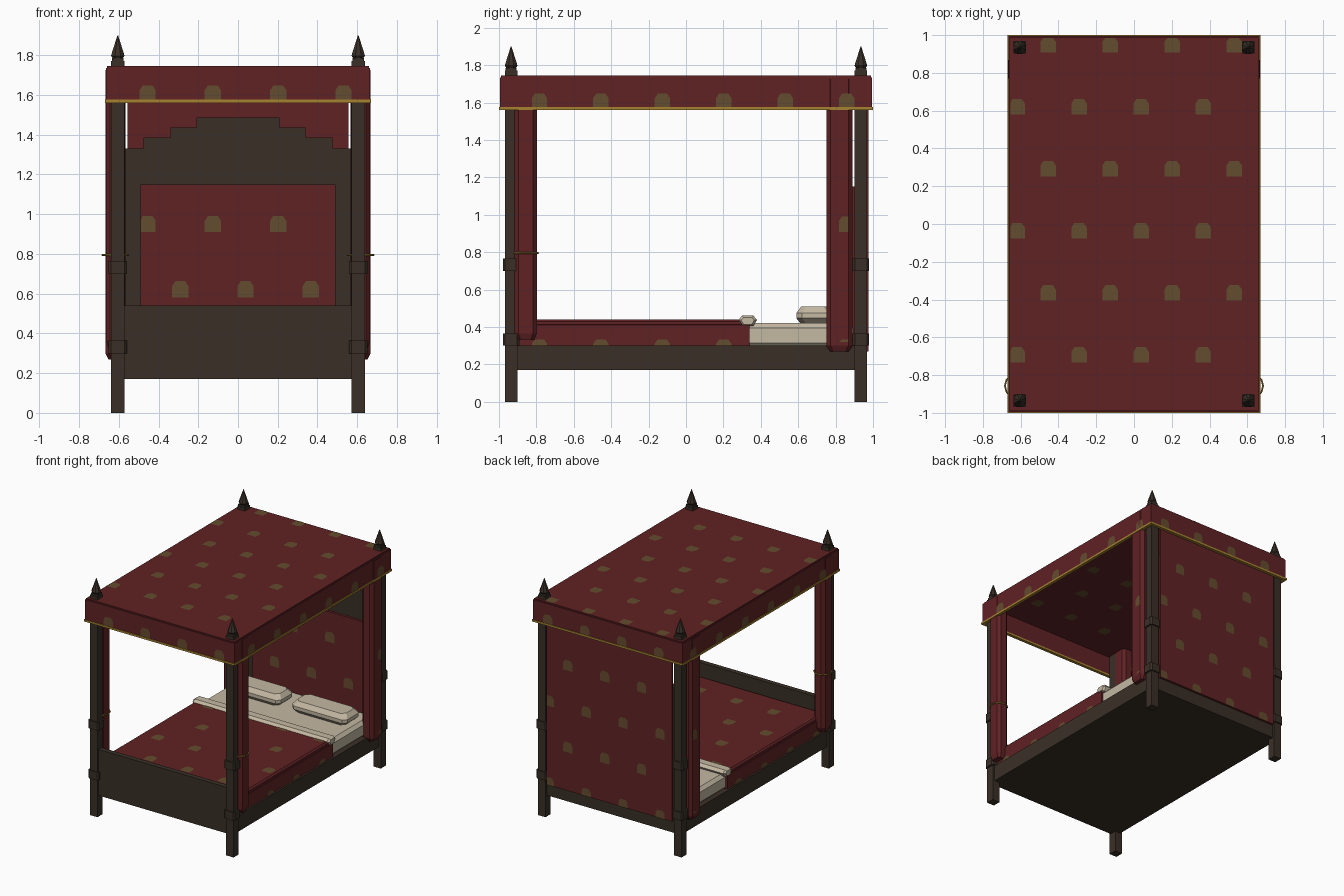
import bpy, bmesh, math
from mathutils import Vector

if "Cube" in bpy.data.objects:
    bpy.data.objects.remove(bpy.data.objects["Cube"])


def material(name, r, g, b):
    def lin(c):
        c /= 255
        return c / 12.92 if c < 0.04045 else ((c + 0.055) / 1.055) ** 2.4
    m = bpy.data.materials.new(name)
    m.diffuse_color = (lin(r), lin(g), lin(b), 1)
    m.use_nodes = True
    m.node_tree.nodes["Principled BSDF"].inputs["Base Color"].default_value = m.diffuse_color
    return m


RED = material("red cloth", 96, 34, 36)
WOOD = material("dark wood", 57, 47, 38)
GOLD = material("gold trim", 166, 130, 48)
CREAM = material("cream linen", 196, 184, 162)
SPOT = material("brown motif", 100, 76, 46)


def finish(name, bm, mat, fix=True):
    if fix:
        bmesh.ops.recalc_face_normals(bm, faces=bm.faces)
    me = bpy.data.meshes.new(name)
    bm.to_mesh(me)
    bm.free()
    me.materials.append(mat)
    ob = bpy.data.objects.new(name, me)
    bpy.context.collection.objects.link(ob)
    return ob


def box(name, x, y, z, mat, bevel=0.0):
    bm = bmesh.new()
    bmesh.ops.create_cube(bm, size=1)
    for v in bm.verts:
        v.co = Vector([(r[0] + r[1]) / 2 + c * (r[1] - r[0]) for c, r in zip(v.co, (x, y, z))])
    if bevel:
        bmesh.ops.bevel(bm, geom=bm.edges[:], offset=bevel, segments=1, affect='EDGES')
    return finish(name, bm, mat)


def loft(name, rings, mat):
    """Skin a list of equal-length point rings and cap both ends."""
    bm = bmesh.new()
    vs = [[bm.verts.new(p) for p in r] for r in rings]
    n = len(vs[0])
    for a, b in zip(vs, vs[1:]):
        for i in range(n):
            bm.faces.new((a[i], a[(i + 1) % n], b[(i + 1) % n], b[i]))
    bm.faces.new(vs[0][::-1])
    bm.faces.new(vs[-1])
    return finish(name, bm, mat)


def octagon(cx, cy, hx, hy, c, z):
    pts = [(hx, hy - c), (hx - c, hy), (c - hx, hy), (-hx, hy - c),
           (-hx, c - hy), (c - hx, -hy), (hx - c, -hy), (hx, c - hy)]
    return [(cx + a, cy + b, z) for a, b in pts]


def motifs(name, place, ur, vr, outward):
    """Staggered arched motifs on one shared grid, clipped to a rectangle."""
    bm = bmesh.new()
    h = 0.041
    shape = [(-h, -h), (h, -h), (h, 0.4 * h), (0.6 * h, h), (-0.6 * h, h), (-h, 0.4 * h)]
    step = 0.3285
    for row in range(-7, 6):
        v0 = 0.95 + row * step
        for col in range(-4, 6):
            u0 = -0.455 + col * step + (step / 2 if row % 2 else 0)
            if not (ur[0] - h + .005 < u0 < ur[1] + h - .005 and vr[0] - h + .005 < v0 < vr[1] + h - .005):
                continue
            pts = []
            for a, b in shape:
                p = Vector(place(min(max(u0 + a, ur[0]), ur[1]), min(max(v0 + b, vr[0]), vr[1])))
                if not any((p - q).length < 1e-4 for q in pts):
                    pts.append(p)
            if len(pts) > 2:
                f = bm.faces.new([bm.verts.new(p) for p in pts])
                f.normal_update()
                if f.normal.dot(Vector(outward)) < 0:
                    f.normal_flip()
    return finish(name, bm, SPOT, False)


PX, PY = 0.605, 0.935
# Posts with collars and pointed finials
for sx in (-1, 1):
    for sy in (-1, 1):
        x, y = sx * PX, sy * PY
        box("post", (x - .033, x + .033), (y - .033, y + .033), (0, 1.77), WOOD)
        box("post_neck", (x - .029, x + .029), (y - .029, y + .029), (1.77, 1.785), WOOD)
        for z in (0.30, 0.70):
            loft("post_collar", [octagon(x, y, .047, .044, .012, z + d) for d in (0, .065)], WOOD)
        rings = [[(x + r * math.cos(i * math.pi / 4 + .39), y + r * math.sin(i * math.pi / 4 + .39), z)
                  for i in range(8)] for r, z in ((.028, 1.785), (.037, 1.797), (.002, 1.9))]
        loft("finial", rings, WOOD)

# Bed frame and footboard
box("bed_base", (-.62, .62), (-.95, .95), (.17, .30), WOOD)
box("footboard", (-.58, .58), (-.955, -.915), (.17, .54), WOOD)

# Stepped headboard with cloth panel
half = [(.565, .17), (.565, 1.33), (.475, 1.33), (.475, 1.385), (.34, 1.385), (.34, 1.435), (.21, 1.435), (.21, 1.487)]
outline = half + [(-a, b) for a, b in half[::-1]]
loft("headboard", [[(a, y, b) for a, b in outline] for y in (.90, .95)], WOOD)
box("headboard_panel", (-.49, .49), (.88, .905), (.36, 1.15), RED)
motifs("headboard_motifs", lambda u, v: (u, .877, v), (-.49, .49), (.43, 1.15), (0, -1, 0))

# Bedding
box("mattress", (-.59, .59), (-.90, .895), (.29, .42), CREAM, .025)
box("blanket_lower", (-.605, .605), (-.91, .34), (.295, .41), RED)
box("blanket_top", (-.60, .60), (-.90, .33), (.40, .44), RED, .012)
motifs("blanket_motifs", lambda u, v: (u, v, .443), (-.585, .585), (-.88, .28), (0, 0, 1))
loft("sheet_fold", [[(x, .33 + s * a, .43 + s * b) for a, b in
                     ((-.05, .008), (-.03, .03), (.03, .03), (.05, .008), (.03, -.025), (-.03, -.025))]
                    for x, s in ((-.61, .7), (-.595, 1), (.595, 1), (.61, .7))], CREAM)
for s in (-1, 1):
    x = s * .295
    loft("pillow", [octagon(x, .69, .245 * k, .10 * k + d, .03, z)
                    for k, d, z in ((.85, -.01, .415), (1, 0, .447), (1, 0, .475), (.88, -.015, .51))], CREAM)

# Canopy roof, valance and gold trim
box("canopy_roof", (-.658, .658), (-.988, .988), (1.725, 1.745), RED)
for s in (-1, 1):
    xs = sorted((s * .648, s * .664))
    ys = sorted((s * .978, s * .994))
    box("side_valance", xs, (-.994, .994), (1.565, 1.735), RED)
    box("end_valance", (-.664, .664), ys, (1.565, 1.735), RED)
    box("side_trim", sorted((s * .646, s * .67)), (-1, 1), (1.56, 1.576), GOLD)
    box("end_trim", (-.67, .67), sorted((s * .976, s)), (1.56, 1.576), GOLD)
    motifs("side_valance_motifs", lambda u, v: (s * .667, u, v), (-.99, .99), (1.576, 1.73), (s, 0, 0))
    motifs("end_valance_motifs", lambda u, v: (u, s * .997, v), (-.66, .66), (1.576, 1.73), (0, s, 0))
    motifs("blanket_side_motifs", lambda u, v: (s * .608, u, v), (-.90, .33), (.30, .40), (s, 0, 0))
motifs("roof_motifs", lambda u, v: (u, v, 1.748), (-.655, .655), (-.985, .985), (0, 0, 1))
motifs("ceiling_motifs", lambda u, v: (u, v, 1.722), (-.645, .645), (-.975, .975), (0, 0, -1))

# Back hanging
box("back_hanging", (-.557, .557), (.958, .976), (.27, 1.72), RED)
motifs("back_hanging_motifs", lambda u, v: (u, .979, v), (-.557, .557), (.27, 1.56), (0, 1, 0))

# Corner curtains with gold tiebacks at the foot end
for s in (-1, 1):
    x = s * .617
    loft("foot_curtain", [octagon(x, -.857, .048 * k, .06 * k, .022 * k, z)
                          for k, z in ((.75, .33), (1, .365), (1, 1.725))], RED)
    loft("head_curtain", [octagon(x, .82, .05 * k, .07 * k, .022 * k, z)
                          for k, z in ((.7, .268), (1, .30), (1, 1.725))], RED)
    motifs("head_curtain_motifs", lambda u, v: (s * .67, u, v), (.775, .868), (.32, 1.56), (s, 0, 0))
    bpy.ops.mesh.primitive_torus_add(major_segments=12, minor_segments=5, major_radius=.066,
                                     minor_radius=.005, location=(x, -.857, .795))
    ring = bpy.context.object
    ring.name = "curtain_tieback"
    ring.data.materials.append(GOLD)
